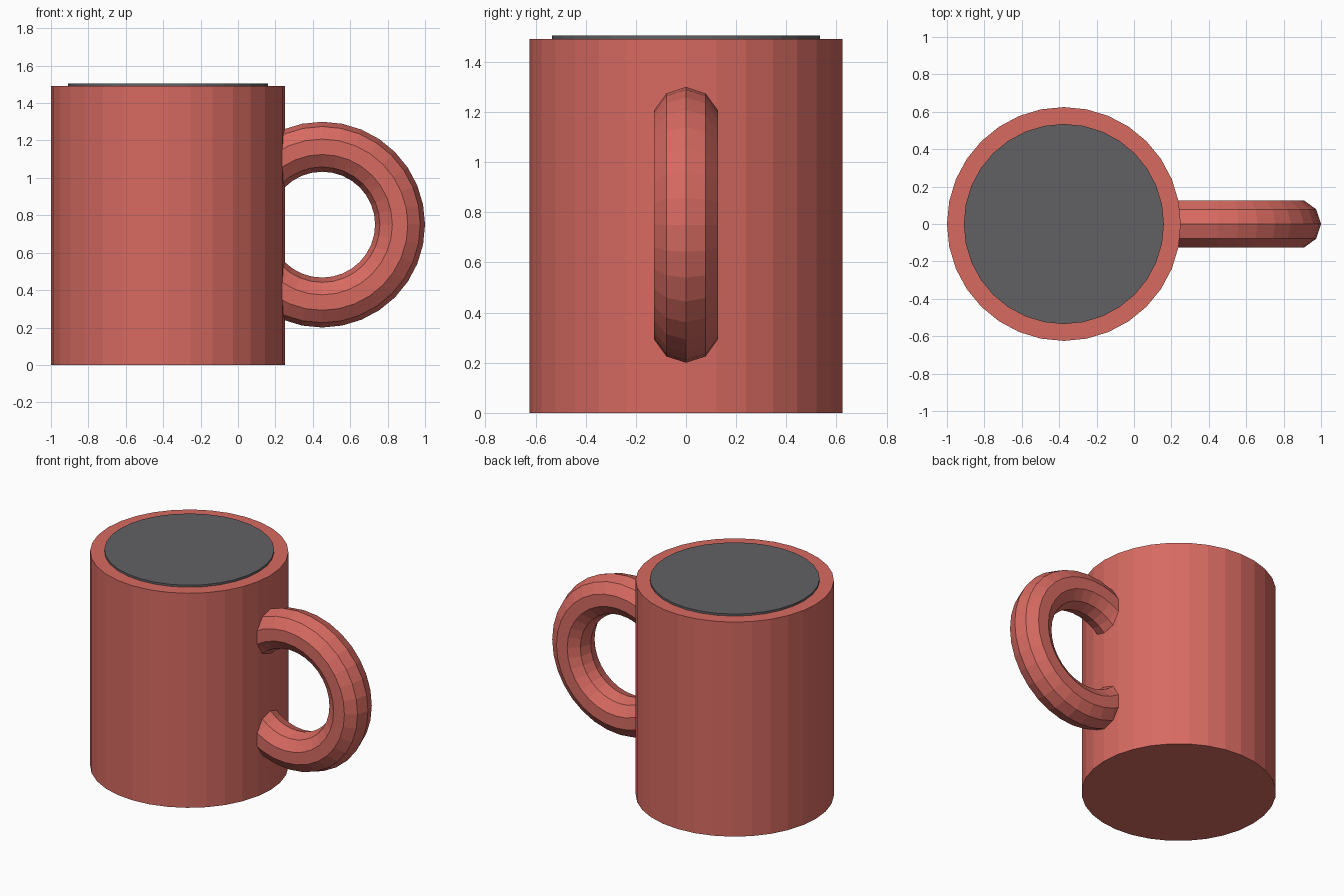
import bpy
import math

cube = bpy.data.objects.get("Cube")
if cube:
    bpy.data.objects.remove(cube, do_unlink=True)


def make_material(name, rgb):
    mat = bpy.data.materials.new(name)
    mat.use_nodes = True
    mat.diffuse_color = (*rgb, 1)
    mat.node_tree.nodes["Principled BSDF"].inputs["Base Color"].default_value = (*rgb, 1)
    return mat


def finish(name, mat):
    obj = bpy.context.object
    obj.name = obj.data.name = name
    obj.data.materials.append(mat)
    return obj


def cylinder(name, radius, bottom, top, mat):
    bpy.ops.mesh.primitive_cylinder_add(
        vertices=32, radius=radius, depth=top - bottom,
        location=(BODY_X, 0, (bottom + top) / 2))
    return finish(name, mat)


red = make_material("warm red", (0.68, 0.145, 0.12))
grey = make_material("dark grey", (0.12, 0.12, 0.127))

BODY_X = -0.375
BODY_TOP = 1.492

# Mug body and the drink surface that stands just above its rim
cylinder("mug_body", 0.625, 0, BODY_TOP, red)
cylinder("drink_surface", 0.535, BODY_TOP - 0.02, BODY_TOP + 0.014, grey)

# Ring handle, partly sunk into the body
bpy.ops.mesh.primitive_torus_add(
    major_segments=32, minor_segments=10,
    major_radius=0.4165, minor_radius=0.1335,
    location=(0.45, 0, 0.75), rotation=(math.pi / 2, 0, 0))
finish("handle", red)
